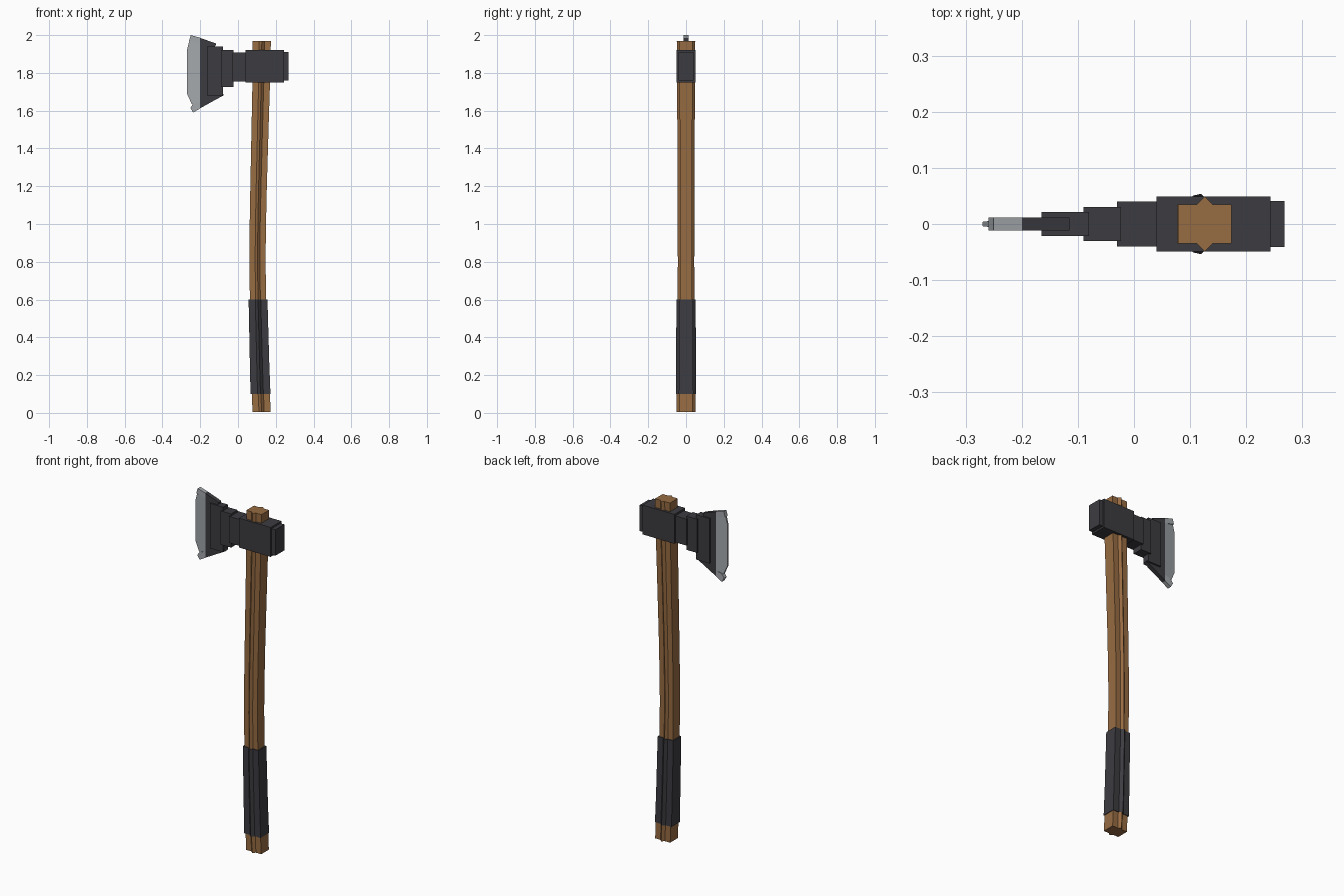
import bpy

cube = bpy.data.objects.get("Cube")
if cube:
    bpy.data.objects.remove(cube, do_unlink=True)


def material(name, color):
    mat = bpy.data.materials.new(name)
    mat.use_nodes = True
    mat.diffuse_color = (*color, 1)
    mat.node_tree.nodes["Principled BSDF"].inputs["Base Color"].default_value = (*color, 1)
    return mat


WOOD = material("warm wood", (0.31, 0.15, 0.055))
IRON = material("dark iron", (0.045, 0.045, 0.053))
STEEL = material("bright steel", (0.37, 0.39, 0.41))


def build(name, rings, mat):
    """Skin a stack of equal-length rings and cap both ends."""
    n = len(rings[0])
    verts = [p for ring in rings for p in ring]
    faces = [tuple(reversed(range(n))), tuple(range(len(verts) - n, len(verts)))]
    for r in range(len(rings) - 1):
        for i in range(n):
            j = (i + 1) % n
            faces.append((r * n + i, r * n + j, (r + 1) * n + j, (r + 1) * n + i))
    mesh = bpy.data.meshes.new(name)
    mesh.from_pydata(verts, [], faces)
    mesh.materials.append(mat)
    obj = bpy.data.objects.new(name, mesh)
    bpy.context.collection.objects.link(obj)
    return obj


def box(name, x0, x1, z0, z1, half_y, mat):
    rings = [[(x0, -half_y, z), (x1, -half_y, z), (x1, half_y, z), (x0, half_y, z)]
             for z in (z0, z1)]
    return build(name, rings, mat)


def plate(name, outline, thickness, mat):
    """Counter-clockwise x-z outline; half thickness is a function of x."""
    rings = [[(x, s * thickness(x), z) for x, z in reversed(outline)] for s in (-1, 1)]
    return build(name, rings, mat)


# Shaft section: a rectangle with a pointed ridge on front and back
HALF = [(-0.048, -0.035), (-0.014, -0.035), (0, -0.049), (0.014, -0.035), (0.048, -0.035)]
SECTION = HALF + [(-x, -y) for x, y in HALF]


def shaft(name, stations, mat):
    rings = [[(cx + x * s, y * s, z) for x, y in SECTION] for z, cx, s in stations]
    return build(name, rings, mat)


# Gently bowed handle: height, centre x, section scale
shaft("handle", [(0.005, 0.125, 1.0), (0.1, 0.121, 1.0), (0.27, 0.115, 0.97),
                 (0.6, 0.106, 0.9), (0.8, 0.103, 0.89), (1.0, 0.105, 0.9),
                 (1.2, 0.109, 0.91), (1.4, 0.114, 0.93), (1.6, 0.119, 0.95),
                 (1.75, 0.123, 0.97), (1.97, 0.126, 1.0)], WOOD)
shaft("grip_wrap", [(0.1, 0.119, 1.1), (0.27, 0.114, 1.07), (0.6, 0.106, 1.04)], IRON)

# Head steps down in thickness from the poll to the blade
box("head_eye", 0.04, 0.243, 1.75, 1.92, 0.049, IRON)
box("head_poll", 0.23, 0.268, 1.76, 1.91, 0.041, IRON)
box("neck_inner", -0.03, 0.05, 1.755, 1.908, 0.04, IRON)
box("neck_middle", -0.09, -0.023, 1.725, 1.92, 0.03, IRON)
box("neck_outer", -0.165, -0.08, 1.68, 1.94, 0.021, IRON)

# Flared blade body
plate("blade_body", [(-0.2, 1.613), (-0.075, 1.682), (-0.095, 1.72), (-0.125, 1.93),
                     (-0.115, 1.955), (-0.2, 1.985)], lambda x: 0.012, IRON)

# Ground cutting edge with thicker tips
plate("cutting_edge", [(-0.2, 1.62), (-0.2, 1.98), (-0.256, 1.975), (-0.27, 1.922),
                       (-0.27, 1.69), (-0.245, 1.635)],
      lambda x: 0.012 + (x + 0.2) * 0.115, STEEL)
plate("upper_tip", [(-0.2, 1.955), (-0.2, 1.986), (-0.25, 2.0), (-0.259, 1.97)],
      lambda x: 0.012, STEEL)
plate("lower_tip", [(-0.2, 1.612), (-0.2, 1.645), (-0.236, 1.638), (-0.252, 1.615), (-0.238, 1.59)],
      lambda x: 0.012, STEEL)

# Make every shell face outward
import bmesh
for obj in bpy.context.collection.objects:
    if obj.type == "MESH" and obj.data.materials and obj.data.materials[0] in (WOOD, IRON, STEEL):
        bm = bmesh.new()
        bm.from_mesh(obj.data)
        bmesh.ops.recalc_face_normals(bm, faces=bm.faces)
        bm.to_mesh(obj.data)
        bm.free()
